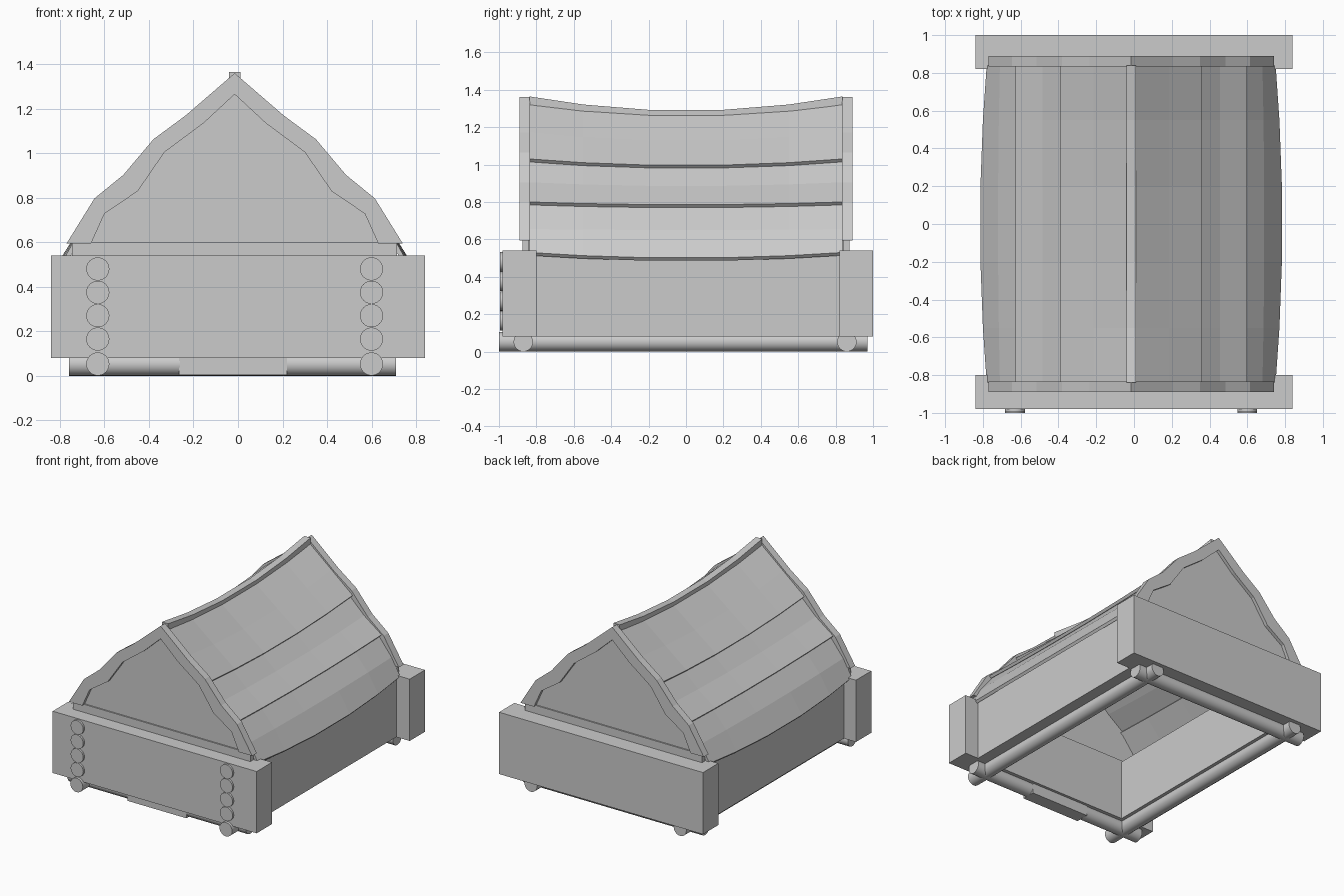
import bpy, bmesh
from math import pi

if "Cube" in bpy.data.objects:
    bpy.data.objects.remove(bpy.data.objects["Cube"])

CX = -0.015  # roof centre line


def make(name, verts, faces):
    me = bpy.data.meshes.new(name)
    me.from_pydata(verts, [], faces)
    bm = bmesh.new()
    bm.from_mesh(me)
    bmesh.ops.recalc_face_normals(bm, faces=bm.faces)
    bm.to_mesh(me)
    bm.free()
    ob = bpy.data.objects.new(name, me)
    bpy.context.collection.objects.link(ob)
    return ob


def loft(name, sections):
    """Closed solid through (y, [(x, z), ...]) sections."""
    n = len(sections[0][1])
    verts = [(x, y, z) for y, pts in sections for x, z in pts]
    faces = [tuple(range(n)), tuple(range(len(verts) - n, len(verts)))]
    for s in range(len(sections) - 1):
        for i in range(n):
            j = (i + 1) % n
            faces.append((s * n + i, s * n + j, (s + 1) * n + j, (s + 1) * n + i))
    return make(name, verts, faces)


def box(name, x0, x1, y0, y1, z0, z1):
    return loft(name, [(y, [(x0, z0), (x1, z0), (x1, z1), (x0, z1)]) for y in (y0, y1)])


def log(name, axis, start, end, across, z, r=0.052):
    mid = (start + end) / 2
    loc, rot = ((mid, across, z), (0, pi / 2, 0)) if axis == 'x' else ((across, mid, z), (pi / 2, 0, 0))
    bpy.ops.mesh.primitive_cylinder_add(vertices=24, radius=r, depth=end - start, location=loc, rotation=rot)
    bpy.context.object.name = name
    bpy.ops.object.shade_smooth_by_angle()


# Base walls, open underneath
box("front_wall", -0.84, 0.84, -0.98, -0.80, 0.08, 0.54)
box("back_wall", -0.84, 0.84, 0.82, 1.0, 0.08, 0.54)
box("left_wall", -0.74, -0.56, -0.81, 0.83, 0.08, 0.53)
box("right_wall", 0.54, 0.73, -0.81, 0.83, 0.08, 0.53)

# Foundation logs and door sill
for side, x in (("left", -0.63), ("right", 0.60)):
    log(side + "_foundation_log", 'y', -1.0, 0.97, x, 0.053)
    for i in range(4):
        log(f"{side}_log_end_{i}", 'y', -0.995, -0.9, x, 0.165 + 0.105 * i)
log("front_log_left", 'x', -0.76, -0.26, -0.87, 0.052)
log("front_log_right", 'x', 0.22, 0.71, -0.87, 0.052)
log("back_log", 'x', -0.76, 0.71, 0.86, 0.052)
box("door_sill", -0.265, 0.22, -0.92, -0.82, 0.003, 0.08)

# Sagging roof rows: (x, x change at ends, z, z change at ends)
rows = [
    [(0, 0, 1.28, 0.06), (0.20, 0, 1.125, 0.05), (0.375, 0, 0.995, 0.035)],
    [(0.345, 0, 0.995, 0.03), (0.47, 0, 0.885, 0.02), (0.613, 0, 0.785, 0.015)],
    [(0.58, 0, 0.785, 0.015), (0.705, -0.01, 0.65, 0.005), (0.80, -0.035, 0.50, 0.03)],
]
stations = [-0.838, -0.55, -0.2, 0.2, 0.55, 0.838]
for side, sx in (("left", -1), ("right", 1)):
    for i, row in enumerate(rows):
        secs = []
        for y in stations:
            s = (y / 0.838) ** 2
            top = [(x + dx * s, z + dz * s) for x, dx, z, dz in row]
            low = [(max(x - 0.014, 0), z - 0.016) for x, z in reversed(top)]
            secs.append((y, [(CX + sx * x, z) for x, z in top + low]))
        loft(f"{side}_roof_row_{i}", secs)

# Ridge beam following the sag
loft("ridge_beam", [(y, [(CX - 0.026, 1.25 + 0.07 * s), (CX + 0.026, 1.25 + 0.07 * s),
                         (CX + 0.026, 1.288 + 0.076 * s), (CX - 0.026, 1.288 + 0.076 * s)])
                    for y, s in ((y, (y / 0.838) ** 2) for y in stations)])

# Gable trim boards, panels and bottom rails at both ends
outer = [(0, 1.36), (0.22, 1.17), (0.365, 1.063), (0.50, 0.903), (0.63, 0.797), (0.755, 0.595)]
inner = [(0, 1.265), (0.14, 1.135), (0.315, 1.005), (0.435, 0.83), (0.585, 0.728), (0.645, 0.595)]
for end, sy in (("front", -1), ("back", 1)):
    for side, sx in (("left", -1), ("right", 1)):
        verts = [(CX + sx * x, sy * y, z) for y in (0.89, 0.835) for line in (outer, inner) for x, z in line]
        n = len(outer)
        faces = []
        for i in range(n - 1):
            for a, b in ((0, n), (2 * n, 3 * n), (0, 2 * n), (n, 3 * n)):
                faces.append((a + i, a + i + 1, b + i + 1, b + i))
        for i in (0, n - 1):
            faces.append((i, n + i, 3 * n + i, 2 * n + i))
        make(f"{end}_{side}_gable_trim", verts, faces)
    half = [(x + 0.02 if x else 0, z + 0.02) for x, z in inner[:-1]] + [(0.69, 0.62), (0.69, 0.53)]
    outline = [(CX + x, z) for x, z in half] + [(CX - x, z) for x, z in reversed(half[1:])]
    loft(end + "_gable_panel", [(sy * y, outline) for y in (0.865, 0.83)])
    box(end + "_gable_rail", CX - 0.73, CX + 0.73, *sorted((sy * 0.875, sy * 0.84)), 0.53, 0.60)
